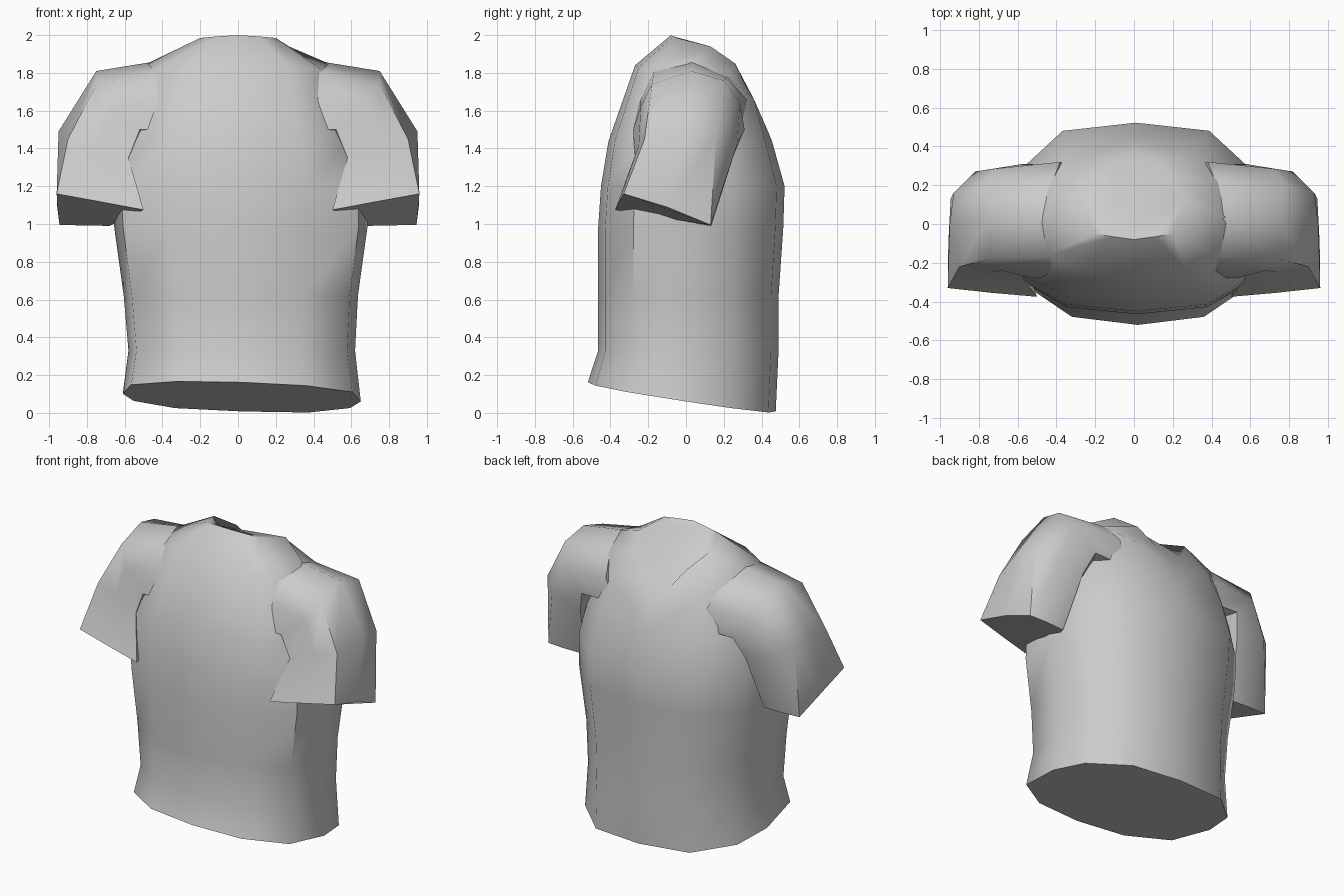
import bpy, bmesh, math


def loft(name, rings, cap_start=True, cap_end=True):
    """Skin a list of closed rings and cap the ends."""
    bm = bmesh.new()
    vs = [[bm.verts.new(p) for p in ring] for ring in rings]
    n = len(vs[0])
    for a, b in zip(vs, vs[1:]):
        for i in range(n):
            j = (i + 1) % n
            bm.faces.new((a[i], a[j], b[j], b[i]))
    if cap_start:
        bm.faces.new(vs[0][::-1])
    if cap_end:
        bm.faces.new(vs[-1])
    bmesh.ops.recalc_face_normals(bm, faces=bm.faces)
    mesh = bpy.data.meshes.new(name)
    bm.to_mesh(mesh)
    bm.free()
    ob = bpy.data.objects.new(name, mesh)
    bpy.context.collection.objects.link(ob)
    bpy.ops.object.select_all(action='DESELECT')
    ob.select_set(True)
    bpy.context.view_layer.objects.active = ob
    bpy.ops.object.shade_smooth_by_angle(angle=math.radians(50))
    return ob


def close_half(half, dx=0.0):
    """Mirror a half outline (front centre to back centre) into a ring."""
    ring = list(half) + [(-x, y, z) for x, y, z in half[-2:0:-1]]
    return [(x + dx, y, z) for x, y, z in ring]


# body: unit half outline scaled to width, front depth and back depth
UNIT = [(0, -1), (0.54, -0.92), (0.93, -0.60), (1, 0), (0.91, 0.50), (0.56, 0.92), (0, 1)]


def body_ring(w, f, b, z, dx):
    return close_half([(x * w, y * (f if y < 0 else b), z) for x, y in UNIT], dx)


# slanted hem
hem = [(x, y, max(0.0, 0.082 - 0.155 * y - 0.033 * x))
       for x, y, z in body_ring(0.63, 0.52, 0.475, 0, 0.02)]
shoulder = close_half([(0, -0.27, 1.84), (0.27, -0.25, 1.83), (0.44, -0.16, 1.82),
                       (0.48, 0.03, 1.85), (0.43, 0.22, 1.78), (0.28, 0.36, 1.66),
                       (0, 0.43, 1.50)])
# neckline dips to a point at the back
neck = close_half([(0, -0.08, 2.0), (0.11, -0.065, 1.993), (0.2, -0.05, 1.985),
                   (0.27, 0.13, 1.94), (0.19, 0.26, 1.85), (0.1, 0.32, 1.725),
                   (0, 0.38, 1.60)])
loft("shirt_body", [
    hem,
    body_ring(0.60, 0.465, 0.49, 0.33, 0.02),
    body_ring(0.62, 0.465, 0.49, 0.62, 0.015),
    body_ring(0.67, 0.465, 0.515, 0.98, 0.015),
    body_ring(0.675, 0.45, 0.522, 1.2, 0.01),
    body_ring(0.63, 0.41, 0.455, 1.44, 0.0),
    shoulder,
    neck,
])

# sleeve: hem, elbow side, shoulder cap, root hidden in the body
SLEEVE = [
    [(0.96, -0.33, 1.16), (0.957, -0.1, 1.09), (0.945, 0.13, 0.995), (0.82, 0.135, 0.993),
     (0.68, 0.13, 0.99), (0.6, -0.1, 1.03), (0.5, -0.375, 1.075), (0.73, -0.355, 1.118)],
    [(0.90, -0.22, 1.45), (0.95, 0.0, 1.49), (0.93, 0.16, 1.47), (0.82, 0.27, 1.42),
     (0.62, 0.25, 1.36), (0.52, 0.0, 1.30), (0.58, -0.27, 1.35), (0.75, -0.25, 1.42)],
    [(0.75, -0.18, 1.74), (0.75, 0.03, 1.81), (0.77, 0.2, 1.76), (0.72, 0.285, 1.64),
     (0.57, 0.31, 1.5), (0.4, 0.0, 1.45), (0.52, -0.28, 1.5), (0.68, -0.24, 1.62)],
    [(0.42, -0.17, 1.81), (0.44, 0.03, 1.86), (0.42, 0.22, 1.78), (0.38, 0.32, 1.66),
     (0.33, 0.3, 1.5), (0.3, 0.0, 1.45), (0.33, -0.27, 1.5), (0.4, -0.24, 1.66)],
]
for side, s in (("left", 1), ("right", -1)):
    loft(side + "_sleeve", [[(s * x, y, z) for x, y, z in r] for r in SLEEVE])
